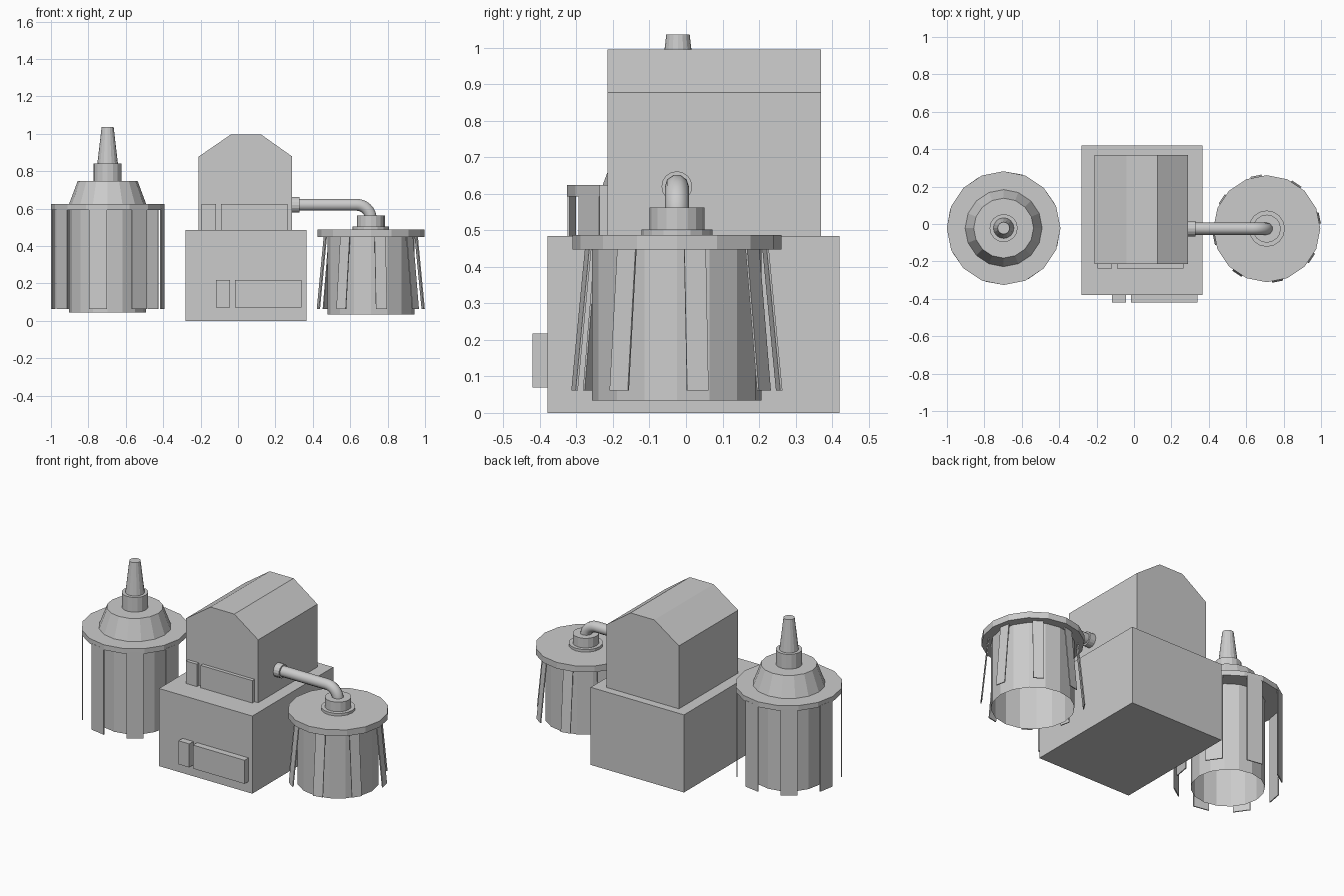
import bpy, bmesh, math
from mathutils import Matrix, Vector

cube = bpy.data.objects.get("Cube")
if cube:
    bpy.data.objects.remove(cube, do_unlink=True)

grey = bpy.data.materials.new("plain_grey")
grey.use_nodes = True
GREY = (0.6, 0.6, 0.6, 1)
grey.diffuse_color = GREY
grey.node_tree.nodes["Principled BSDF"].inputs["Base Color"].default_value = GREY


def finish(name, bm):
    bmesh.ops.recalc_face_normals(bm, faces=bm.faces)
    mesh = bpy.data.meshes.new(name)
    bm.to_mesh(mesh)
    bm.free()
    mesh.materials.append(grey)
    obj = bpy.data.objects.new(name, mesh)
    bpy.context.collection.objects.link(obj)
    return obj


def box(name, x, y, z):
    """Box from (min, max) pairs."""
    bm = bmesh.new()
    bmesh.ops.create_cube(bm, size=1)
    lo, hi = Vector((x[0], y[0], z[0])), Vector((x[1], y[1], z[1]))
    for v in bm.verts:
        v.co = (lo + hi) / 2 + v.co * (hi - lo)
    return finish(name, bm)


def drum(name, centre, z, r_low, r_top, sides=16, open_below=False):
    """Upright cylinder or cone frustum."""
    bm = bmesh.new()
    spot = Matrix.Translation((centre[0], centre[1], sum(z) / 2))
    bmesh.ops.create_cone(bm, cap_ends=True, segments=sides, radius1=r_low,
                          radius2=r_top, depth=z[1] - z[0], matrix=spot)
    if open_below:
        bm.normal_update()
        low = [f for f in bm.faces if f.normal.z < -0.9]
        bmesh.ops.delete(bm, geom=low, context='FACES_ONLY')
    return finish(name, bm)


def skirt(name, centre, z, r_low, r_top, width, first_angle, thick=0.006):
    """Eight thin slats hanging in a ring."""
    bm = bmesh.new()
    for i in range(8):
        slat = bmesh.ops.create_cube(bm, size=1)["verts"]
        for v in slat:
            top = v.co.z > 0
            v.co = ((r_top if top else r_low) + v.co.x * thick,
                    v.co.y * width, z[1] if top else z[0])
        turn = Matrix.Rotation(math.radians(first_angle + 45 * i), 4, 'Z')
        bmesh.ops.transform(bm, verts=slat,
                            matrix=Matrix.Translation((*centre, 0)) @ turn)
    return finish(name, bm)


# Main building: base block and gabled upper block
box("base_block", (-0.28, 0.365), (-0.38, 0.42), (0, 0.485))
bm = bmesh.new()
outline = [(-0.21, 0.485), (0.29, 0.485), (0.29, 0.878),
           (0.125, 0.995), (-0.04, 0.995), (-0.21, 0.878)]
gable = bm.faces.new([bm.verts.new((x, -0.215, z)) for x, z in outline])
back = bmesh.ops.extrude_face_region(bm, geom=[gable])["geom"]
bmesh.ops.translate(bm, vec=(0, 0.585, 0),
                    verts=[v for v in back if isinstance(v, bmesh.types.BMVert)])
finish("upper_block", bm)

# Raised panels on the front
box("lower_small_panel", (-0.117, -0.043), (-0.42, -0.38), (0.07, 0.217))
box("lower_wide_panel", (-0.017, 0.34), (-0.42, -0.38), (0.07, 0.217))
box("upper_small_panel", (-0.195, -0.118), (-0.237, -0.215), (0.485, 0.625))
box("upper_wide_panel", (-0.092, 0.265), (-0.237, -0.215), (0.485, 0.625))

# Tall tank with a spire
tall = (-0.697, -0.022)
drum("tall_tank_body", tall, (0.045, 0.6), 0.206, 0.206, open_below=True)
drum("tall_tank_rim", tall, (0.593, 0.625), 0.304, 0.304)
drum("tall_tank_shoulder", tall, (0.625, 0.748), 0.206, 0.16)
drum("tall_tank_neck", tall, (0.748, 0.84), 0.075, 0.075)
drum("tall_tank_spire", tall, (0.84, 1.037), 0.055, 0.032)
skirt("tall_tank_slats", tall, (0.062, 0.6), 0.296, 0.296, 0.098, 35)

# Short tank with splayed slats
short = (0.71, -0.025)
drum("short_tank_body", short, (0.034, 0.46), 0.2325, 0.2325, open_below=True)
drum("short_tank_rim", short, (0.448, 0.487), 0.286, 0.286)
drum("short_tank_collar", short, (0.487, 0.503), 0.097, 0.097)
drum("short_tank_neck", short, (0.503, 0.563), 0.075, 0.075)
skirt("short_tank_slats", short, (0.062, 0.45), 0.286, 0.248, 0.06, 11.5)

# Pipe from the building to the short tank
bend, height = 0.075, 0.62
path = [(0.29, height)]
for i in range(9):
    a = math.pi / 2 * (1 - i / 8)
    path.append((short[0] - bend + bend * math.cos(a),
                 height - bend + bend * math.sin(a)))
path.append((short[0], 0.53))
curve = bpy.data.curves.new("pipe", 'CURVE')
curve.dimensions = '3D'
curve.bevel_depth = 0.033
curve.bevel_resolution = 3
curve.use_fill_caps = True
spline = curve.splines.new('POLY')
spline.points.add(len(path) - 1)
for point, (x, z) in zip(spline.points, path):
    point.co = (x, short[1], z, 1)
spline.use_smooth = True
curve.materials.append(grey)
bpy.context.collection.objects.link(bpy.data.objects.new("pipe", curve))

# Flange where the pipe meets the wall
flange = drum("pipe_flange", (0, 0), (0, 0.04), 0.042, 0.042)
flange.rotation_euler = (0, math.pi / 2, 0)
flange.location = (0.29, short[1], height)
